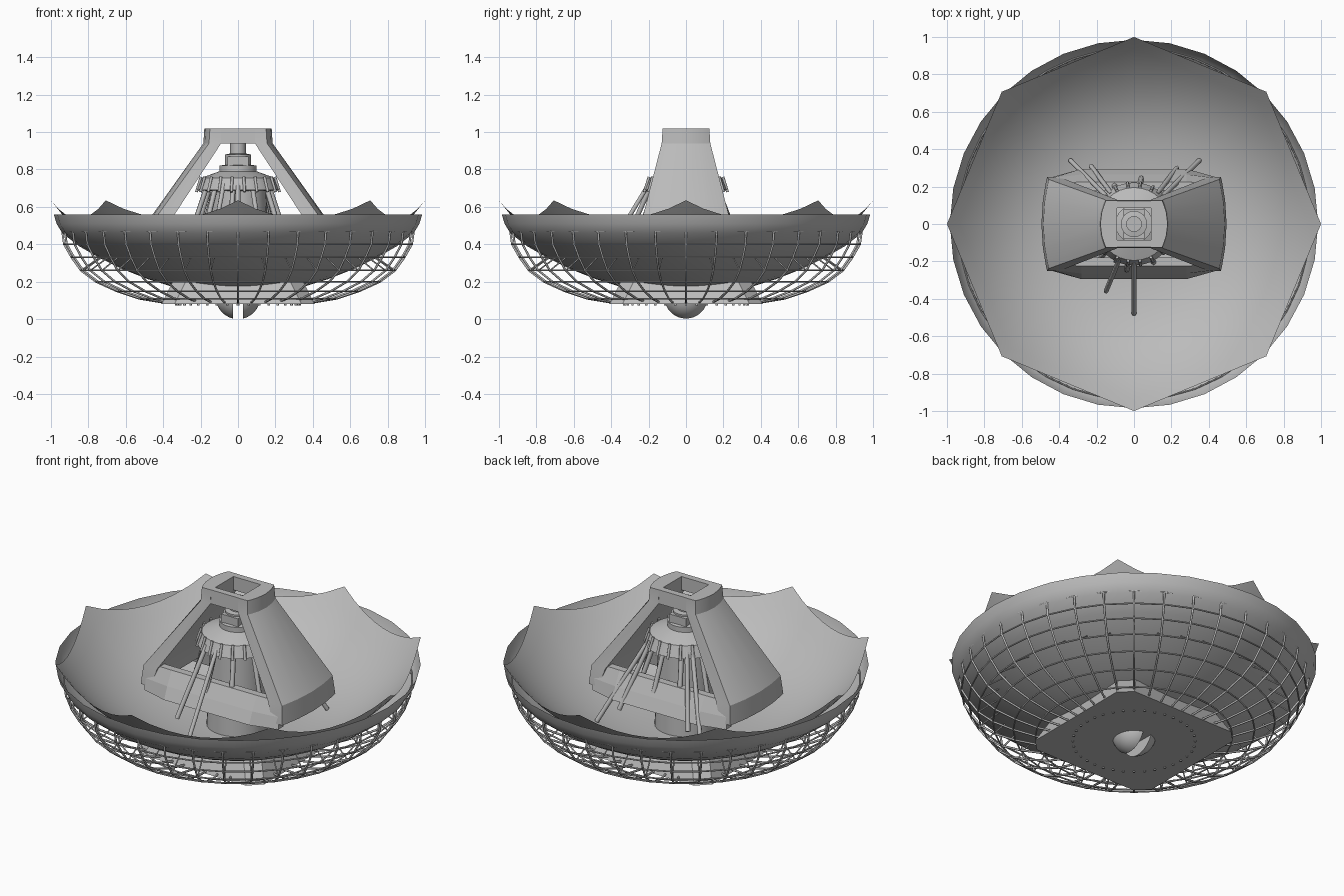
import bpy, bmesh, math
from math import cos, sin, pi, radians

old = bpy.data.objects.get("Cube")
if old:
    bpy.data.objects.remove(old, do_unlink=True)

grey = bpy.data.materials.new("plain_grey")
grey.use_nodes = True
grey.diffuse_color = (0.5, 0.5, 0.5, 1)
grey.node_tree.nodes["Principled BSDF"].inputs["Base Color"].default_value = (0.5, 0.5, 0.5, 1)


def finish(name, data, smooth=None):
    ob = bpy.data.objects.new(name, data)
    bpy.context.collection.objects.link(ob)
    data.materials.append(grey)
    bpy.ops.object.select_all(action='DESELECT')
    ob.select_set(True)
    bpy.context.view_layer.objects.active = ob
    if ob.type == 'CURVE':
        bpy.ops.object.convert(target='MESH')
    if smooth:
        bpy.ops.object.shade_smooth_by_angle(angle=radians(smooth))
    return ob


def loft(name, rings, caps=True, smooth=None, mirror=None):
    """Skin a list of equal-length closed rings of points."""
    bm = bmesh.new()
    rows = [[bm.verts.new(p) for p in ring] for ring in rings]
    n = len(rows[0])
    for a, b in zip(rows, rows[1:]):
        for i in range(n):
            j = (i + 1) % n
            bm.faces.new((a[i], a[j], b[j], b[i]))
    if caps:
        bm.faces.new(rows[0][::-1])
        bm.faces.new(rows[-1])
    bmesh.ops.recalc_face_normals(bm, faces=bm.faces)
    me = bpy.data.meshes.new(name)
    bm.to_mesh(me)
    bm.free()
    ob = finish(name, me, smooth)
    if mirror is not None:
        mod = ob.modifiers.new("mirror", 'MIRROR')
        mod.use_axis = [axis == mirror for axis in range(3)]
    return ob


def polar(r, a, z):
    return (r * cos(a), r * sin(a), z)


def circle(r, z, n):
    return [polar(r, 2 * pi * i / n, z) for i in range(n)]


def lathe(name, profile, n=32, caps=True, smooth=35):
    return loft(name, [circle(r, z, n) for r, z in profile], caps, smooth)


def bars(name, paths, radius, closed=False):
    """Many thin bars in one object."""
    cu = bpy.data.curves.new(name, 'CURVE')
    cu.dimensions = '3D'
    cu.bevel_depth = radius
    cu.bevel_resolution = 1
    cu.use_fill_caps = True
    for path in paths:
        sp = cu.splines.new('POLY')
        sp.points.add(len(path) - 1)
        for pt, p in zip(sp.points, path):
            pt.co = (*p, 1)
        sp.use_cyclic_u = closed
    return finish(name, cu)


def box_ring(x0, x1, y0, y1, z):
    return [(x0, y0, z), (x1, y0, z), (x1, y1, z), (x0, y1, z)]


# Dish outer shell
lathe("dish_shell", [(.28, .163), (.36, .176), (.48, .213), (.62, .268), (.74, .327),
                     (.85, .39), (.94, .46), (.97, .51), (.985, .56)], 32, False, 40)

# Dish liner: a curved bowl trimmed to an octagon, leaving eight raised points
def liner_ring(t, n=64):
    ring = []
    for i in range(n):
        a = 2 * pi * i / n
        r = t * cos(pi / 8) / cos(a % (pi / 4) - pi / 8)
        ring.append(polar(r, a, .2 + .435 * r ** 3.1))
    return ring

loft("dish_liner", [liner_ring(1 - k / 16) for k in range(16)] + [liner_ring(.005)], False, 40)

# Cage of ribs, hoops and struts under the dish
cage = [(.94, .47), (.93, .40), (.89, .33), (.84, .26), (.76, .2), (.65, .15), (.53, .11), (.4, .088)]
angles = [2 * pi * i / 36 for i in range(36)]
bars("cage_ribs", [[polar(r, a, z) for r, z in cage] for a in angles], .006)
bars("cage_hoops", [circle(r, z, 36) for r, z in cage[:-1]], .0045, True)
bars("cage_struts", [[polar(.84, a, .26), polar(.74, a, .33)] for a in angles], .004)

# Chamfered square base
def base_ring(h, z, c=.07):
    return [(h, c - h, z), (h, h - c, z), (h - c, h, z), (c - h, h, z),
            (-h, h - c, z), (-h, c - h, z), (c - h, -h, z), (h - c, -h, z)]

loft("base_block", [base_ring(.41, .08), base_ring(.35, .2)])
bars("base_bolts", [[polar(.33, a, .09), polar(.33, a, .074)] for a in angles], .007)

# Split ball beneath the base
bm = bmesh.new()
bmesh.ops.create_uvsphere(bm, u_segments=32, v_segments=16, radius=.12)
for v in bm.verts:
    v.co.z += .12
cuts = [((0, 0, .09), (0, 0, 1)), ((.027, 0, 0), (-1, 0, 0))]
for co, no in cuts:
    res = bmesh.ops.bisect_plane(bm, geom=bm.verts[:] + bm.edges[:] + bm.faces[:],
                                 plane_co=co, plane_no=no, clear_outer=True)
    bmesh.ops.holes_fill(bm, edges=[e for e in res["geom_cut"] if isinstance(e, bmesh.types.BMEdge)])
me = bpy.data.meshes.new("split_ball")
bm.to_mesh(me)
bm.free()
ball = finish("split_ball", me, 35)
ball.modifiers.new("mirror", 'MIRROR')

# Tower legs with a softly bulging outer face
def leg_ring(inner, edge, w, z):
    outer = [(edge + .03 * sin(pi * k / 6) ** 2, -w * cos(pi * k / 6), z) for k in range(7)]
    return [(inner, -w, z)] + outer + [(inner, w, z)]

loft("tower_leg", [leg_ring(.40, .465, .25, .41), leg_ring(.365, .455, .238, .52),
                   leg_ring(.09, .155, .13, .94), leg_ring(.09, .15, .125, 1.02)],
     smooth=30, mirror=0)

# Tower head bars, and sloping lower beams that swell outwards at the foot
loft("tower_head_bar", [box_ring(-.1, .1, .085, .129, .94), box_ring(-.1, .1, .085, .124, 1.02)], mirror=1)

def beam_ring(inner, end, side, mid, z):
    return [(-end, inner, z), (end, inner, z), (end, side, z), (.28, mid, z), (-.28, mid, z), (-end, side, z)]

loft("tower_beam", [beam_ring(.2, .44, .25, .295, .38), beam_ring(.19, .44, .245, .265, .45),
                    beam_ring(.18, .36, .222, .224, .53)], mirror=1)

# Feed unit in the middle
lathe("feed_column", [(.17, .2), (.16, .45), (.15, .69)], 24)
lathe("feed_collar", [(.165, .685), (.222, .69), (.195, .755), (.17, .765), (.1, .79),
                      (.1, .82), (.07, .825), (.07, .88), (.042, .885), (.042, .95)], 32)
posts = [2 * pi * (i + .5) / 20 for i in range(20)]
bars("collar_posts", [[polar(.225, a, .68), polar(.2, a, .76)] for a in posts], .008)
bars("column_ribs", [[polar(.25, a, .47), polar(.175, a, .69)] for a in posts[::2]], .014)
loft("feed_box", [box_ring(-.055, .055, -.08, .08, z) for z in (.8, .87)])

# Slanting rods from the collar down to the dish
feet = [(0, -.48), (-.15, -.36), (-.34, .34), (-.23, .31), (.35, .34), (.23, .3)]
rods = []
for x, y in feet:
    k = .2 / math.hypot(x, y)
    rods.append([(x, y, .25 + .8 * (.49 - math.hypot(x, y))), (x * k, y * k, .72)])
bars("slanting_rods", rods, .013)
